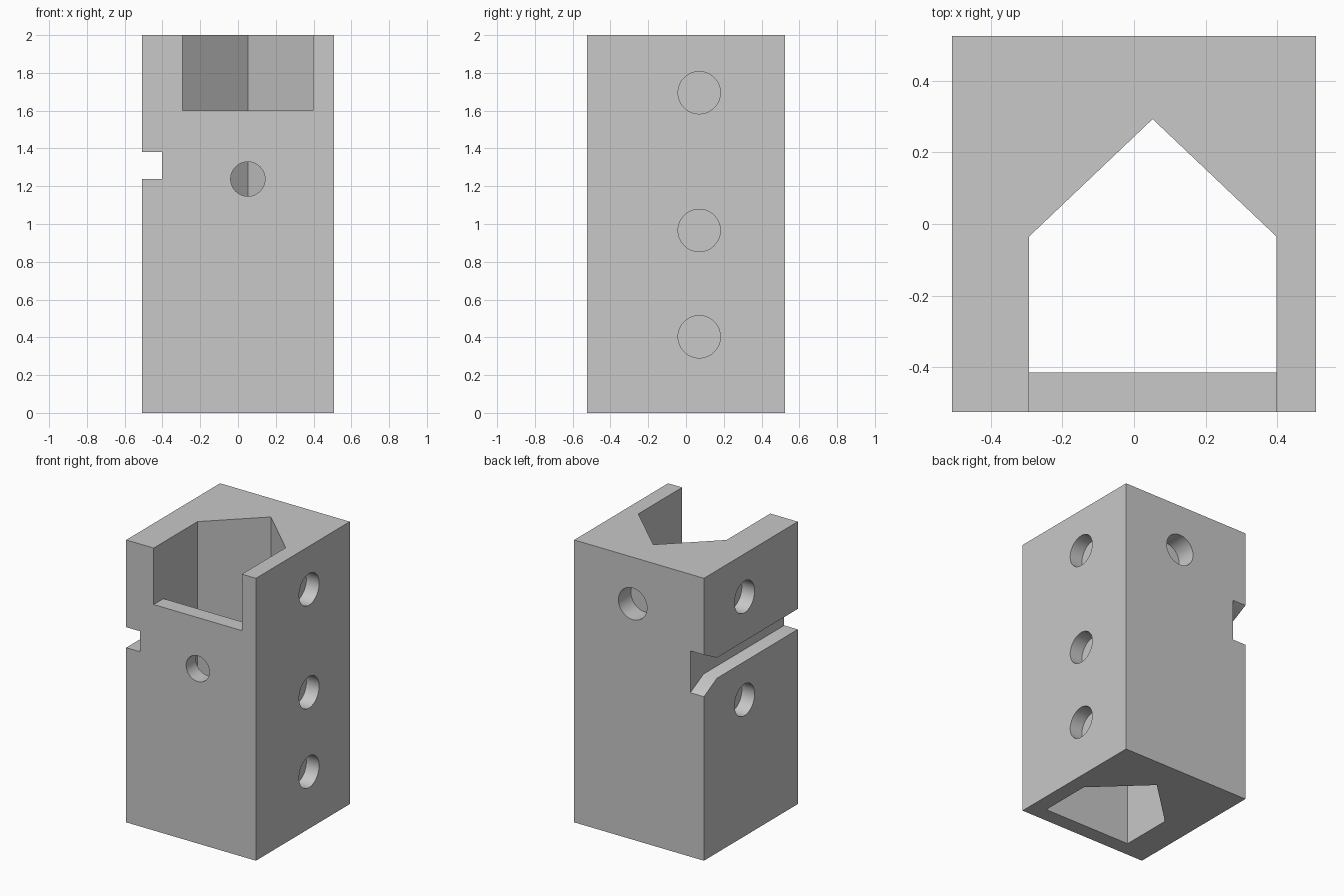
import bpy
import bmesh
import math
from mathutils import Matrix, Vector

cube = bpy.data.objects.get("Cube")
if cube:
    bpy.data.objects.remove(cube, do_unlink=True)

HALF_X, HALF_Y, HEIGHT = 0.508, 0.525, 2.0

grey = bpy.data.materials.new("light grey")
grey.use_nodes = True
colour = (0.58, 0.58, 0.58, 1)
grey.diffuse_color = colour
grey.node_tree.nodes["Principled BSDF"].inputs["Base Color"].default_value = colour


def make_object(name, bm):
    bmesh.ops.recalc_face_normals(bm, faces=bm.faces)
    mesh = bpy.data.meshes.new(name)
    bm.to_mesh(mesh)
    bm.free()
    mesh.materials.append(grey)
    obj = bpy.data.objects.new(name, mesh)
    bpy.context.collection.objects.link(obj)
    return obj


def prism(name, points, sweep):
    """Extrude a closed outline along a vector."""
    bm = bmesh.new()
    face = bm.faces.new([bm.verts.new(p) for p in points])
    out = bmesh.ops.extrude_face_region(bm, geom=[face], use_keep_orig=True)
    moved = [v for v in out["geom"] if isinstance(v, bmesh.types.BMVert)]
    bmesh.ops.translate(bm, verts=moved, vec=sweep)
    return make_object(name, bm)


def box(name, low, high):
    bm = bmesh.new()
    low, high = Vector(low), Vector(high)
    matrix = Matrix.Translation((low + high) / 2) @ Matrix.Diagonal((*(high - low), 1))
    bmesh.ops.create_cube(bm, size=1, matrix=matrix)
    return make_object(name, bm)


def drill(name, centre, direction, radius, depth):
    """Round cutter centred on a surface point, reaching depth on both sides."""
    turn = Vector(direction).to_track_quat("Z", "Y").to_matrix().to_4x4()
    bm = bmesh.new()
    bmesh.ops.create_cone(bm, cap_ends=True, segments=48, radius1=radius, radius2=radius,
                          depth=2 * depth, matrix=Matrix.Translation(centre) @ turn)
    return make_object(name, bm)


body = box("block_body", (-HALF_X, -HALF_Y, 0), (HALF_X, HALF_Y, HEIGHT))
cutters = []

# Five-sided shaft through the full height
shaft = [(-0.293, -0.415), (0.398, -0.415), (0.398, -0.035), (0.052, 0.293), (-0.293, -0.035)]
cutters.append(prism("shaft_cutter", [(x, y, -0.2) for x, y in shaft], (0, 0, HEIGHT + 0.4)))

# Open window at the top of the front wall
cutters.append(box("window_cutter", (-0.293, -0.7, 1.6), (0.398, -0.2, 2.2)))

# Side slot, flared where it meets the back
slot = [(-0.7, 1.237), (0.378, 1.237), (0.625, 1.11), (0.625, 1.509), (0.378, 1.382), (-0.7, 1.382)]
cutters.append(prism("slot_cutter", [(-0.7, y, z) for y, z in slot], (0.298, 0, 0)))

# Shallow round sockets on both sides and the back
for side, heights in ((1, (0.403, 0.966, 1.695)), (-1, (0.966, 1.695))):
    for z in heights:
        cutters.append(drill("side_socket_cutter", (side * HALF_X, 0.07, z), (1, 0, 0), 0.112, 0.1))
cutters.append(drill("back_socket_cutter", (0.05, HALF_Y, 1.67), (0, 1, 0), 0.112, 0.14))

# Round hole through the front wall
cutters.append(drill("front_hole_cutter", (0.052, -HALF_Y, 1.238), (0, 1, 0), 0.091, 0.2))

# Cut everything out of the block
bpy.ops.object.select_all(action="DESELECT")
bpy.context.view_layer.objects.active = body
body.select_set(True)
for cutter in cutters:
    cutter.hide_render = True
    mod = body.modifiers.new("cut", "BOOLEAN")
    mod.operation = "DIFFERENCE"
    mod.solver = "EXACT"
    mod.object = cutter
    bpy.ops.object.modifier_apply(modifier=mod.name)
    bpy.data.objects.remove(cutter, do_unlink=True)

bpy.ops.object.shade_smooth_by_angle(angle=math.radians(30))
